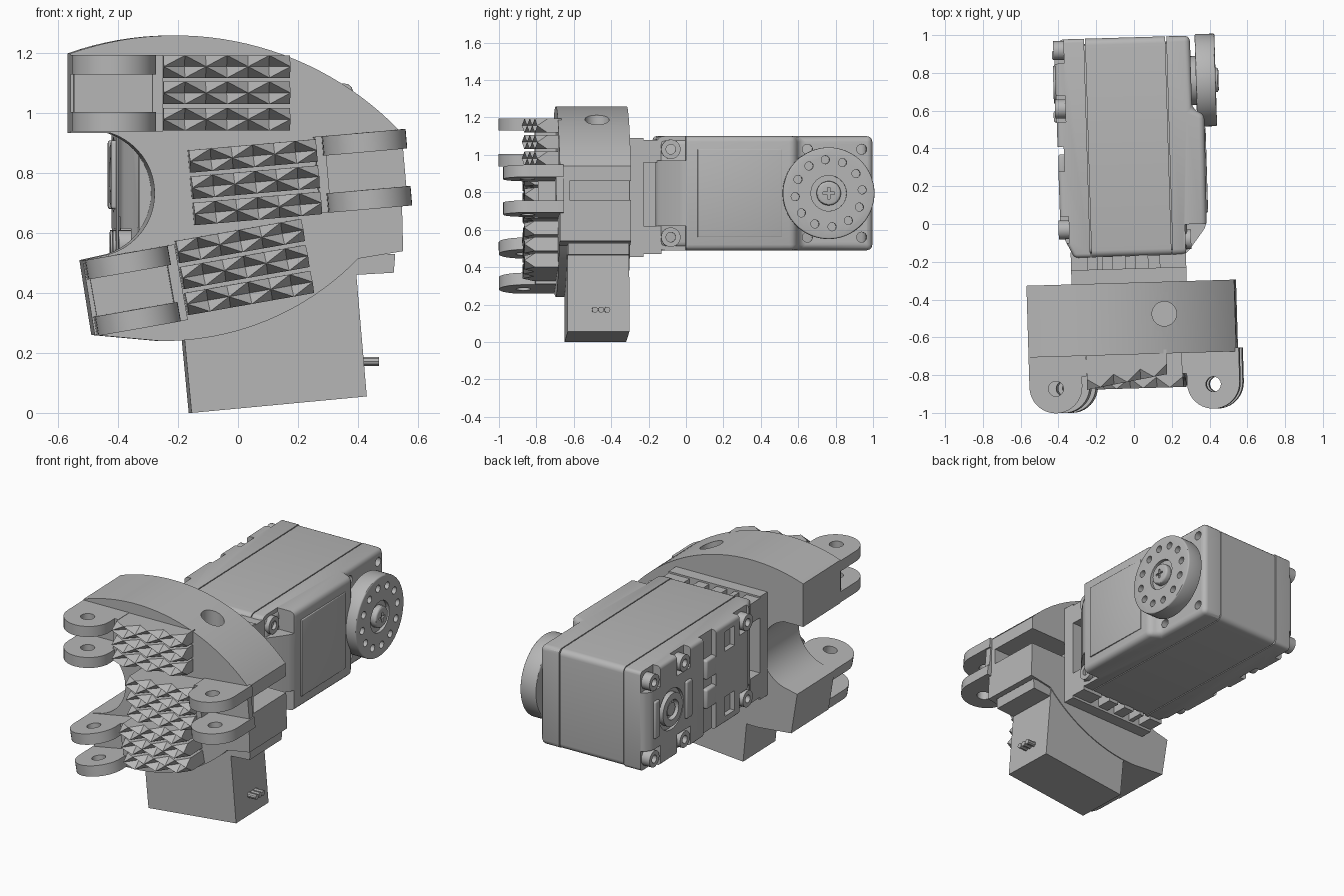
import bpy, bmesh, math
from mathutils import Matrix, Vector

old = bpy.data.objects.get("Cube")
if old:
    bpy.data.objects.remove(old, do_unlink=True)

gray = bpy.data.materials.new("plain gray")
gray.use_nodes = True
gray.diffuse_color = (0.47, 0.47, 0.47, 1)
gray.node_tree.nodes["Principled BSDF"].inputs["Base Color"].default_value = gray.diffuse_color

YAW = Matrix.Rotation(math.radians(1.7), 4, 'Z')
FRONT = Matrix.Translation((-0.019, 0, 0))
AXES = {'X': lambda a, b, c: (c, a, b), 'Y': lambda a, b, c: (a, c, b), 'Z': lambda a, b, c: (a, b, c)}


def make(name, bm):
    bmesh.ops.recalc_face_normals(bm, faces=bm.faces)
    me = bpy.data.meshes.new(name)
    bm.to_mesh(me)
    bm.free()
    me.materials.append(gray)
    ob = bpy.data.objects.new(name, me)
    bpy.context.collection.objects.link(ob)
    return ob


def prism(name, pts, axis, lo, hi, bevel=0, seam=None):
    """Extrude a 2D outline along an axis; edges on the plane x = seam stay sharp."""
    bm = bmesh.new()
    f = bm.faces.new([bm.verts.new(AXES[axis](a, b, lo)) for a, b in pts])
    ext = bmesh.ops.extrude_face_region(bm, geom=[f])
    shift = Vector(AXES[axis](0, 0, hi - lo))
    bmesh.ops.translate(bm, vec=shift, verts=[v for v in ext["geom"] if isinstance(v, bmesh.types.BMVert)])
    if bevel:
        edges = [e for e in bm.edges if e.calc_face_angle(0) > 0.3
                 and (seam is None or any(abs(v.co.x - seam) > 0.001 for v in e.verts))]
        bmesh.ops.bevel(bm, geom=edges, offset=bevel, segments=3, profile=0.5, affect='EDGES', clamp_overlap=True)
    return make(name, bm)


def box(name, x0, x1, y0, y1, z0, z1, bevel=0):
    return prism(name, [(x0, y0), (x1, y0), (x1, y1), (x0, y1)], 'Z', z0, z1, bevel)


def disc(name, a, b, r, axis, lo, hi, n=32, bevel=0):
    turn = [2 * math.pi * i / n for i in range(n)]
    return prism(name, [(a + r * math.cos(t), b + r * math.sin(t)) for t in turn], axis, lo, hi, bevel)


def cut(ob, cutters):
    for c in cutters:
        m = ob.modifiers.new("cut", 'BOOLEAN')
        m.operation, m.object, m.solver = 'DIFFERENCE', c, 'EXACT'
        bpy.context.view_layer.objects.active = ob
        bpy.ops.object.modifier_apply(modifier=m.name)
        bpy.data.objects.remove(c, do_unlink=True)
    return ob


def arc(p, q, r, n=20):
    """Points on the circle arc from p through q to r."""
    (ax, ay), (bx, by), (cx, cy) = p, q, r
    d = 2 * (ax * (by - cy) + bx * (cy - ay) + cx * (ay - by))
    s = [u * u + v * v for u, v in (p, q, r)]
    ox = (s[0] * (by - cy) + s[1] * (cy - ay) + s[2] * (ay - by)) / d
    oy = (s[0] * (cx - bx) + s[1] * (ax - cx) + s[2] * (bx - ax)) / d
    ang = [math.atan2(v - oy, u - ox) for u, v in (p, q, r)]
    full = 2 * math.pi
    sweep = (ang[2] - ang[0]) % full
    if (ang[1] - ang[0]) % full > sweep:
        sweep -= full
    rad = math.hypot(ax - ox, ay - oy)
    return [(ox + rad * math.cos(ang[0] + sweep * i / n), oy + rad * math.sin(ang[0] + sweep * i / n))
            for i in range(n + 1)]


# ---- palm: curved block with side notch and a pocket open to the right and back
front_parts = []
outline = (arc((-0.56, 1.2), (-0.22, 1.26), (0.54, 0.94), 28) + [(0.55, 0.54)]
           + arc((0.40, 0.515), (0.1, 0.31), (-0.26, 0.24)) + [(-0.48, 0.26), (-0.52, 0.51)]
           + arc((-0.43, 0.53), (-0.28, 0.73), (-0.43, 0.935)) + [(-0.56, 0.935)])
palm = prism("palm", outline, 'Y', -0.69, -0.31)
cut(palm, [disc("hole_cutter", 0.165, -0.48, 0.065, 'Z', 1.0, 1.4),
           box("pocket_cutter", 0.2, 0.7, -0.64, -0.2, 0.76, 0.86)])
front_parts.append(palm)


# ---- finger mounts: two eared plates, web and post
def mount(name, cx, cz, deg, side):
    m = Matrix.Translation((cx, 0, cz)) @ Matrix.Rotation(-math.radians(deg), 4, 'Y')
    ear = [(-0.14, -0.67)] + arc((-0.14, -0.85), (0, -0.99), (0.14, -0.85)) + [(0.14, -0.67)]
    parts = [cut(prism(name + "_ear", ear, 'Z', z, z + 0.065),
                 [disc("pin_cutter", 0, -0.86, 0.04, 'Z', z - 0.1, z + 0.2, 20)]) for z in (-0.128, 0.063)]
    parts.append(box(name + "_web", -0.13, 0.13, -0.71, -0.67, -0.1, 0.1))
    a, b = sorted((side * 0.13, side * 0.165))
    parts.append(box(name + "_post", a, b, -0.80, -0.67, -0.128, 0.128))
    for p in parts:
        p.data.transform(m)
    front_parts.extend(parts)


mount("upper_mount", -0.42, 1.067, 0, 1)
mount("side_mount", 0.425, 0.808, 5, -1)
mount("lower_mount", -0.357, 0.408, 10, 1)


# ---- grip pads: three toothed bars each
def grip_bar(name, width, height, slope):
    bm = bmesh.new()
    n = 6
    face = [[bm.verts.new((width * (i / n - 0.5), (-0.87 if (i + j) % 2 else -0.815) + slope * i / n,
                           height * (j / 2 - 0.5))) for i in range(n + 1)] for j in range(3)]
    for j in range(2):
        for i in range(n):
            a, b, c, d = face[j][i], face[j][i + 1], face[j + 1][i + 1], face[j + 1][i]
            for tri in (((a, b, c), (a, c, d)) if (i + j) % 2 else ((a, b, d), (b, c, d))):
                bm.faces.new(tri)
    rim = [e for e in bm.edges if e.is_boundary]
    ext = bmesh.ops.extrude_edge_only(bm, edges=rim)["geom"]
    for v in ext:
        if isinstance(v, bmesh.types.BMVert):
            v.co.y = -0.67
    bmesh.ops.holes_fill(bm, edges=[e for e in bm.edges if e.is_boundary])
    return make(name, bm)


for name, cx, cz, deg, slope in (("upper_pad", -0.047, 1.068, 0, 0.07), ("middle_pad", 0.048, 0.77, 5, 0),
                                 ("lower_pad", 0.013, 0.487, 10, 0)):
    for k in (-1, 0, 1):
        bar = grip_bar(name + "_bar", 0.425, 0.075, slope)
        bar.data.transform(Matrix.Translation((cx + 0.005, 0, cz)) @ Matrix.Rotation(-math.radians(deg), 4, 'Y')
                           @ Matrix.Translation((0, 0, k * 0.088)))
        front_parts.append(bar)

# ---- sensor box below the palm, with tab and pins
front_parts.append(prism("lower_box", [(-0.155, 0), (0.43, 0.055), (0.39, 0.52), (-0.2, 0.47)], 'Y', -0.645, -0.315))
front_parts.append(prism("box_tab", [(0.38, 0.46), (0.52, 0.468), (0.525, 0.53), (0.38, 0.53)], 'Y', -0.645, -0.32))
for k in range(3):
    front_parts.append(disc("pin", -0.5 + 0.033 * k, 0.172, 0.016, 'X', 0.40, 0.475, 10))
for p in front_parts:
    p.data.transform(FRONT)

# ---- bracket between palm and servo
box("bracket_plate", -0.34, 0.27, -0.31, -0.235, 0.455, 1.09)
for x0, x1 in ((-0.34, -0.25), (-0.2, -0.17), (-0.12, -0.05), (0, 0.07), (0.13, 0.27)):
    for z0, z1 in ((0.47, 0.62), (0.96, 1.08)):
        box("bracket_rib", x0, x1, -0.25, -0.14, z0, z1)
box("bracket_core", -0.25, 0.2, -0.25, -0.14, 0.62, 0.96)

# ---- servo housing: core, middle and two covers
ZL, ZH = 0.49, 1.10
CY, CZ = 0.75, 0.795
box("servo_core", -0.3, 0.28, -0.15, 0.96, ZL + 0.015, ZH - 0.015, 0.03)


def rounded(name, x0, x1):
    r = 0.035
    pts = []
    for y, z, a in ((0.988 - r, ZH - r, 0), (-0.17 + r, ZH - r, 1), (-0.17 + r, ZL + r, 2), (0.988 - r, ZL + r, 3)):
        for i in range(6):
            t = (a + i / 5) * math.pi / 2
            pts.append((y + r * math.cos(t), z + r * math.sin(t)))
    return prism(name, pts, 'X', x0, x1)


rounded("servo_middle", -0.230, 0.194)
right = prism("right_cover", [(0.2, -0.17), (0.27, -0.17), (0.385, -0.02), (0.39, 0.57), (0.325, 0.60),
                              (0.325, 0.988), (0.2, 0.988)], 'Z', ZL, ZH, 0.03, 0.2)
cutters = []
for z0, z1, zc in ((0.4, 0.62, 0.56), (0.97, 1.2, 1.03)):
    cutters.append(box("ear_cutter", 0.27, 0.5, -0.3, -0.01, z0, z1))
    for y in (0.64, 0.93):
        cutters.append(disc("screw_cutter", y, zc, 0.027, 'X', 0.26, 0.5, 16))
    cut(disc("front_ear", -0.09, zc, 0.052, 'X', 0.22, 0.30, 24),
        [disc("ear_hole", -0.09, zc, 0.026, 'X', 0.24, 0.5, 16)])
cut(right, cutters)
box("side_panel", 0.38, 0.394, 0.05, 0.50, 0.56, 1.03, 0.004)

# ---- left cover: full-depth shell with corner pockets, screw bosses and a cross channel
left = prism("left_cover", [(-0.236, -0.17), (-0.32, -0.17), (-0.39, -0.03), (-0.395, 0.94), (-0.36, 0.988),
                            (-0.236, 0.988)], 'Z', ZL, ZH, 0.02, -0.236)
cutters = [box("channel_cutter", -0.5, -0.36, 0.29, 0.42, 0.4, 1.2),
           disc("ring_cutter", CY, CZ, 0.125, 'X', -0.5, -0.375)]
for z, s in ((0.54, -1), (1.05, 1)):
    for y in (-0.02, 0.62, 0.93):
        cutters.append(box("pocket_cutter", -0.5, -0.345, y - 0.07, y + 0.07, z - 0.075, z + 0.075))
        cut(disc("left_boss", y, z - s * 0.02, 0.05, 'X', -0.40, -0.33, 24),
            [disc("boss_hole", y, z - s * 0.02, 0.024, 'X', -0.5, -0.37, 16)])
    box("channel_block", -0.39, -0.35, 0.26, 0.38, CZ + s * 0.09 - 0.06, CZ + s * 0.09 + 0.06, 0.012)
    cutters.append(box("slot_cutter", -0.5, -0.36, 0.1, 0.2, CZ + s * 0.2 - 0.06, CZ + s * 0.2 + 0.06))
cut(left, cutters)
box("bearing_tab", -0.408, -0.38, 0.88, 0.93, 0.68, 0.91, 0.01)
box("bearing_tab", -0.408, -0.38, 0.55, 0.61, 0.68, 0.91, 0.01)
cut(disc("bearing_ring", CY, CZ, 0.10, 'X', -0.405, -0.34), [disc("ring_hole", CY, CZ, 0.06, 'X', -0.5, -0.37)])
disc("bearing_screw", CY, CZ, 0.04, 'X', -0.395, -0.34, 20)

# ---- output horn with ring of holes and cross-head screw
horn = disc("output_horn", CY, CZ, 0.245, 'X', 0.35, 0.455, 64, 0.008)
holes = [disc("horn_cutter", CY + 0.18 * math.cos(k * math.pi / 6 + 0.1), CZ + 0.18 * math.sin(k * math.pi / 6 + 0.1),
              0.022, 'X', 0.40, 0.5, 16) for k in range(12)]
cut(horn, holes + [disc("bore_cutter", CY, CZ, 0.095, 'X', 0.435, 0.5)])
disc("horn_hub", CY, CZ, 0.13, 'X', 0.30, 0.36)
cut(disc("horn_screw", CY, CZ, 0.065, 'X', 0.42, 0.47, 32, 0.012),
    [box("cross_a", 0.455, 0.5, CY - 0.03, CY + 0.03, CZ - 0.006, CZ + 0.006),
     box("cross_b", 0.455, 0.5, CY - 0.006, CY + 0.006, CZ - 0.03, CZ + 0.03)])

# ---- turn everything into place and shade
bpy.ops.object.select_all(action='DESELECT')
for ob in bpy.context.collection.objects:
    if ob.type == 'MESH' and gray.name in ob.data.materials:
        ob.data.transform(YAW)
        ob.select_set(True)
        bpy.context.view_layer.objects.active = ob
bpy.ops.object.shade_smooth_by_angle(angle=math.radians(30))
